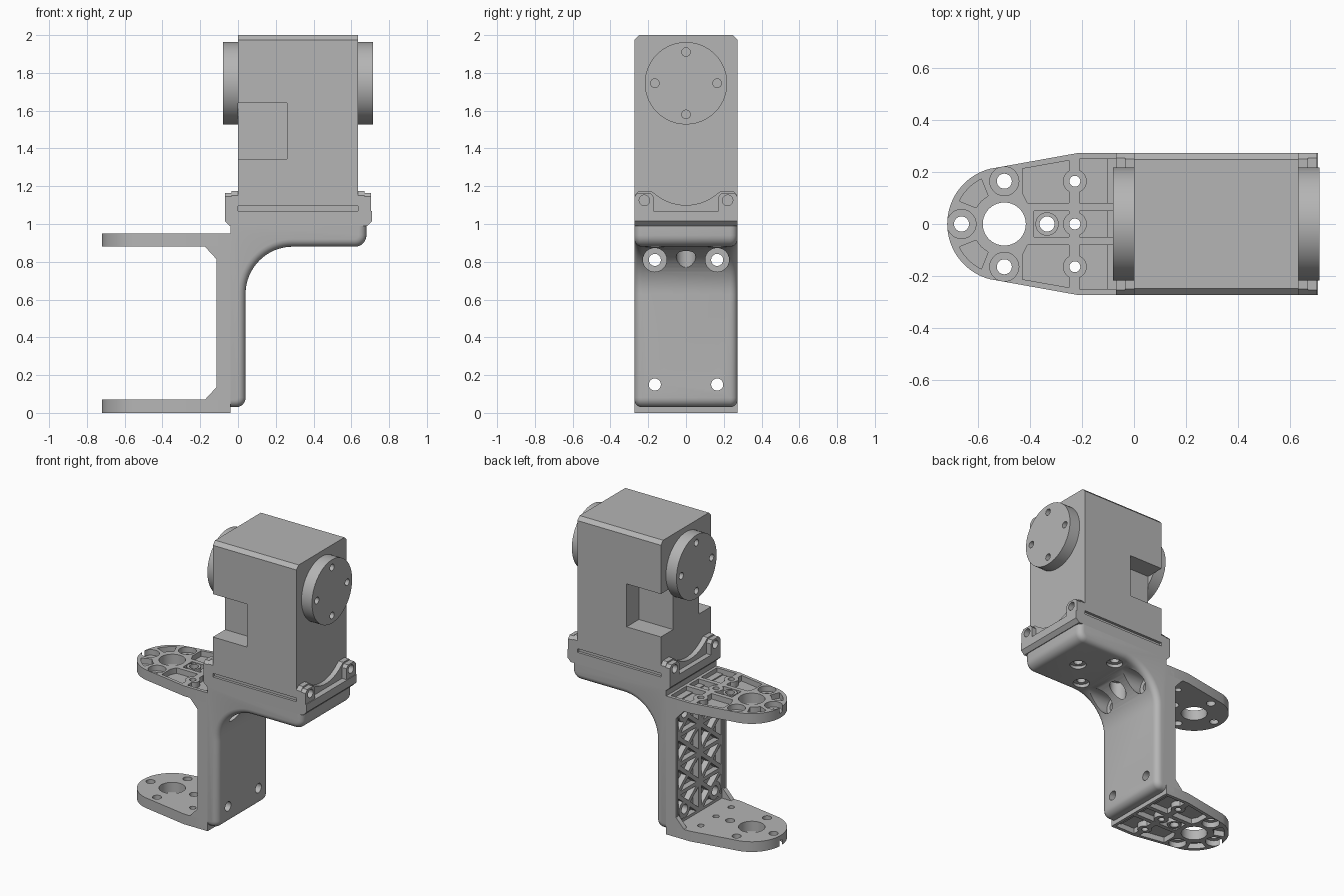
import bpy
import bmesh
from math import sin, cos, radians
from mathutils import Vector

if "Cube" in bpy.data.objects:
    bpy.data.objects.remove(bpy.data.objects["Cube"])

# One grey plastic for everything
grey = bpy.data.materials.new("grey_plastic")
grey.use_nodes = True
colour = (0.46, 0.46, 0.46, 1)
grey.diffuse_color = colour
grey.node_tree.nodes["Principled BSDF"].inputs["Base Color"].default_value = colour

PLACE = {"x": lambda u, v, w: (w, u, v),
         "y": lambda u, v, w: (u, w, v),
         "z": lambda u, v, w: (u, v, w)}


def arc(cu, cv, r, a0, a1, n=10):
    angles = [radians(a0 + (a1 - a0) * i / n) for i in range(n + 1)]
    return [(cu + r * cos(a), cv + r * sin(a)) for a in angles]


def circle(cu, cv, r, n=28):
    return arc(cu, cv, r, 0, 360, n)[:-1]


def rect(u0, u1, v0, v1):
    return [(u0, v0), (u1, v0), (u1, v1), (u0, v1)]


def flip(loop):
    return [(u, -v) for u, v in loop]


def prism(name, loops, lo, hi, axis, round_rule=None):
    """Extrude an outline (first loop) with holes (other loops) along an axis."""
    place = PLACE[axis]
    bm = bmesh.new()
    edges = []
    for loop in loops:
        verts = [bm.verts.new(place(u, v, lo)) for u, v in loop]
        if len(loops) == 1:
            bm.faces.new(verts)
        else:
            edges += [bm.edges.new((a, b)) for a, b in zip(verts, verts[1:] + verts[:1])]
    if edges:
        bmesh.ops.triangle_fill(bm, edges=edges, use_beauty=True, normal=place(0, 0, 1))
    new = bmesh.ops.extrude_face_region(bm, geom=bm.faces[:])["geom"]
    bmesh.ops.translate(bm, vec=Vector(place(0, 0, hi - lo)),
                        verts=[g for g in new if isinstance(g, bmesh.types.BMVert)])
    bmesh.ops.recalc_face_normals(bm, faces=bm.faces[:])
    if round_rule:
        picked = [e for e in bm.edges if round_rule(e)]
        bmesh.ops.bevel(bm, geom=picked, offset=0.04, segments=5, profile=0.5, affect="EDGES")
    mesh = bpy.data.meshes.new(name)
    bm.to_mesh(mesh)
    bm.free()
    mesh.materials.append(grey)
    ob = bpy.data.objects.new(name, mesh)
    bpy.context.collection.objects.link(ob)
    return ob


def cut(ob, loop, lo, hi, axis):
    """Cut a prism-shaped hole and discard the cutter."""
    cutter = prism("cutter", [loop], lo, hi, axis)
    mod = ob.modifiers.new("cut", "BOOLEAN")
    mod.operation, mod.solver, mod.object = "DIFFERENCE", "EXACT", cutter
    bpy.context.view_layer.update()
    done = bpy.data.meshes.new_from_object(ob.evaluated_get(bpy.context.evaluated_depsgraph_get()))
    ob.modifiers.clear()
    ob.data = done
    bpy.data.objects.remove(cutter)


# Motor housing with chamfered top, side notches and bottom groove
W = 0.273
housing = prism("motor_housing", [[(-W, 0.99), (W, 0.99), (W, 1.975), (W - 0.025, 2),
                                   (0.025 - W, 2), (-W, 1.975)]], 0, 0.635, "x")
for s in (-1, 1):
    y0, y1 = sorted((s * 0.14, s * 0.4))
    notch = [(-0.1, 1.345), (0.26, 1.345), (0.26, 1.64), (-0.1, 1.64)]
    cut(housing, notch, y0, y1, "y")
    y0, y1 = sorted((s * 0.255, s * 0.4))
    cut(housing, rect(-0.1, 0.8, 1.07, 1.095), y0, y1, "y")

# Output discs, each with four screw holes
for name, lo, hi in (("right_output_disc", -0.08, 0), ("left_output_disc", 0.635, 0.715)):
    holes = [circle(0.165 * cos(a), 1.745 + 0.165 * sin(a), 0.023, 16)
             for a in map(radians, (0, 90, 180, 270))]
    prism(name, [circle(0, 1.745, 0.218, 56)] + holes, lo, hi, "x")

# Mounting tray under the motor
prism("mounting_tray", [[(-0.045, 0.99), (0.685, 0.99), (0.71, 1.015), (0.71, 1.07),
                         (-0.07, 1.07), (-0.07, 1.015)]], -W, W, "y")

# Scalloped end plates and screw ears
half = [(-W, 1.06), (-W, 1.15), (-0.25, 1.175), (-0.185, 1.175)]
scallop = half + arc(0, 1.357, 0.257, 230, 310, 16) + [(-u, v) for u, v in reversed(half)]
for side, p0, p1, e0, e1 in (("right", -0.035, 0, -0.07, -0.03),
                             ("left", 0.635, 0.67, 0.665, 0.705)):
    plate = prism(side + "_end_plate", [scallop], p0, p1, "x")
    for s in (-1, 1):
        cut(plate, circle(s * 0.22, 1.125, 0.028), p0 - 0.1, p1 + 0.1, "x")
        ear = [(s * W, 1.06), (s * W, 1.145), (s * 0.255, 1.165), (s * 0.19, 1.165),
               (s * 0.172, 1.145), (s * 0.172, 1.06)]
        prism(side + "_screw_ear", [ear, circle(s * 0.22, 1.125, 0.028)], e0, e1, "x")

# Curved angle bracket with rounded outer rims
profile = ([(-0.04, 0.99), (-0.04, 0.03)] + arc(-0.01, 0.08, 0.05, -90, 0, 6)
           + arc(0.29, 0.63, 0.25, 180, 90, 16) + arc(0.62, 0.94, 0.06, -90, 0, 6) + [(0.68, 0.99)])


def outer_rim(e):
    a, b = (v.co for v in e.verts)
    mid = (a + b) / 2
    return abs(a.y - b.y) < 0.01 and mid.x > -0.03 and mid.z < 0.98


bracket = prism("angle_bracket", [profile], -W, W, "y", outer_rim)
wall_holes = [(s * 0.165, z) for s in (-1, 1) for z in (0.15, 0.81)]
for y, z in wall_holes:
    cut(bracket, circle(y, z, 0.032), -0.2, 0.3, "x")
    if z > 0.5:
        cut(bracket, circle(y, z, 0.063), 0.035, 0.4, "x")
for x, y in ((0.135, 0), (0.465, 0), (0.3, 0.165), (0.3, -0.165)):
    cut(bracket, circle(x, y, 0.052), 0.5, 0.9, "z")
    cut(bracket, circle(x, y, 0.028), 0.5, 0.96, "z")

# Fork back: a floor with a lattice of triangular pockets
prism("fork_back_floor", [rect(-W, W, 0.03, 0.92)] + [circle(y, z, 0.032) for y, z in wall_holes],
      -0.065, -0.04, "x")
pockets = []
for cy in (-0.123, 0.123):
    for row in range(4):
        cz, w, h = 0.175 + 0.2 * row, 0.118, 0.096
        corners = [(cy - w, cz - h), (cy + w, cz - h), (cy + w, cz + h), (cy - w, cz + h)]
        for a, b in zip(corners, corners[1:] + corners[:1]):
            tri = [(cy, cz), a, b]
            mu, mv = sum(p[0] for p in tri) / 3, sum(p[1] for p in tri) / 3
            pockets.append([(mu + 0.72 * (u - mu), mv + 0.72 * (v - mv)) for u, v in tri])
lattice = prism("fork_back_lattice", [rect(-W, W, 0.03, 0.92)] + pockets, -0.105, -0.065, "x")
for y, z in wall_holes:
    cut(lattice, circle(y, z, 0.045), -0.3, 0.1, "x")
    prism("wall_boss", [circle(y, z, 0.06), circle(y, z, 0.032)], -0.105, -0.06, "x")

# Fork arms: flat inner floor, pocketed outer layer, screw bosses
outline = [(-0.04, -W), (-0.04, W), (-0.22, W)] + arc(-0.5, 0, 0.22, 105, 255, 40) + [(-0.22, -W)]
hub = circle(-0.5, 0, 0.083, 40)
tip_holes = [(-0.665, 0), (-0.5, 0.165), (-0.5, -0.165)]
rib_holes = [(-0.228, 0), (-0.228, 0.165), (-0.228, -0.165)]
centre_hole = (-0.335, 0)
side_pockets = [arc(-0.5, 0, 0.195, 117, 153, 6) + arc(-0.5, 0, 0.125, 150, 120, 6),
                [(-0.41, 0.08), (-0.25, 0.08), (-0.25, 0.245), (-0.43, 0.213), (-0.43, 0.12)],
                rect(-0.21, -0.06, 0.08, 0.25)]
arm_pockets = (side_pockets + [flip(p) for p in side_pockets]
               + [rect(-0.385, -0.25, -0.05, 0.05), rect(-0.21, -0.06, -0.05, 0.05)])

for name, inner, mid, outer in (("upper", 0.88, 0.912, 0.95), ("lower", 0.07, 0.038, 0)):
    floor_holes = [circle(x, y, 0.029) for x, y in tip_holes + [centre_hole]]
    floor_holes += [circle(x, y, 0.021) for x, y in rib_holes]
    prism(name + "_arm_floor", [outline, hub] + floor_holes, inner, mid, "z")
    ribs = prism(name + "_arm_ribs", [outline, hub] + arm_pockets, mid, outer, "z")
    for x, y in tip_holes:
        cut(ribs, circle(x, y, 0.056), min(mid, outer) - 0.1, max(mid, outer) + 0.1, "z")
    for x, y in rib_holes:
        cut(ribs, circle(x, y, 0.032), min(mid, outer) - 0.1, max(mid, outer) + 0.1, "z")
        prism(name + "_rib_boss", [circle(x, y, 0.046), circle(x, y, 0.021)], mid, outer, "z")
    prism(name + "_centre_boss", [circle(*centre_hole, 0.045), circle(*centre_hole, 0.029)],
          mid, outer, "z")
    # Chamfer gussets where the arm meets the back, plus side rims
    toward = 0.065 if name == "lower" else -0.065
    for s in (-1, 1):
        y0, y1 = sorted((s * 0.24, s * W))
        prism(name + "_gusset", [[(-0.175, inner), (-0.1, inner), (-0.1, inner + toward * 1.1),
                                  (-0.115, inner + toward)]], y0, y1, "y")
for s in (-1, 1):
    y0, y1 = sorted((s * 0.25, s * W))
    prism("fork_side_rim", [rect(-0.115, -0.1, 0.07, 0.88)], y0, y1, "y")

# Smooth round surfaces, keep hard edges
for ob in bpy.context.view_layer.objects:
    ob.select_set(ob.type == "MESH" and grey.name in ob.data.materials)
bpy.context.view_layer.objects.active = housing
bpy.ops.object.shade_smooth_by_angle(angle=radians(30))
